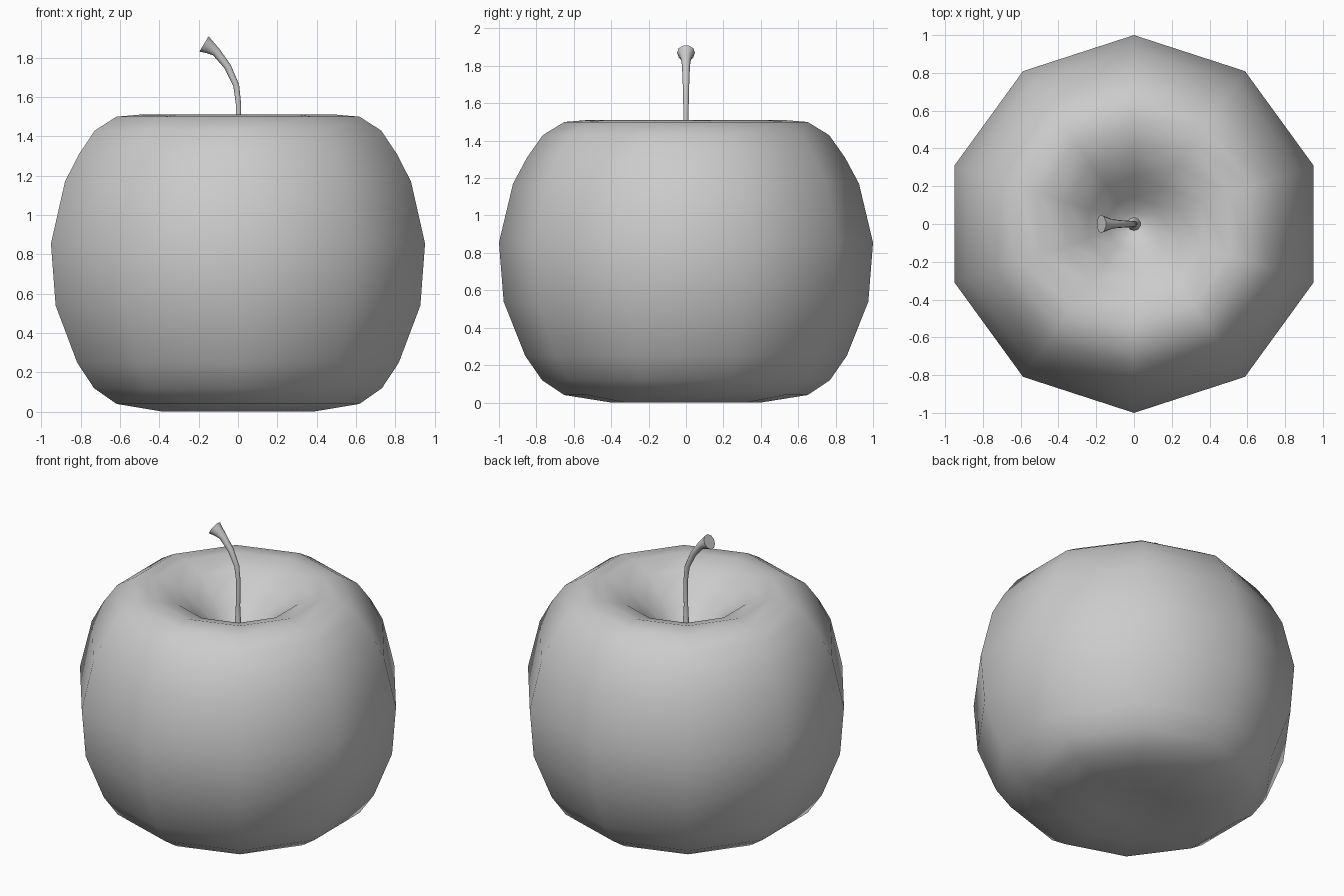
import bpy, bmesh, math
from mathutils import Vector

if "Cube" in bpy.data.objects:
    bpy.data.objects.remove(bpy.data.objects["Cube"])

SIDES = 10


def skin(name, rings):
    """Bridge rings of points into a smooth mesh; one-point rings close the ends."""
    bm = bmesh.new()
    rows = [[bm.verts.new(p) for p in ring] for ring in rings]
    for a, b in zip(rows, rows[1:]):
        for i in range(SIDES):
            j = (i + 1) % SIDES
            quad = [a[i % len(a)], a[j % len(a)], b[j % len(b)], b[i % len(b)]]
            bm.faces.new(list(dict.fromkeys(quad)))
    bmesh.ops.recalc_face_normals(bm, faces=bm.faces)
    mesh = bpy.data.meshes.new(name)
    bm.to_mesh(mesh)
    bm.free()
    obj = bpy.data.objects.new(name, mesh)
    bpy.context.collection.objects.link(obj)
    bpy.ops.object.select_all(action='DESELECT')
    obj.select_set(True)
    bpy.context.view_layer.objects.active = obj
    bpy.ops.object.shade_smooth_by_angle(angle=math.radians(60))
    return obj


def ring(centre, radius, u, v):
    if radius == 0:
        return [centre]
    return [centre + radius * (math.cos(a) * u + math.sin(a) * v)
            for a in (math.pi / 2 + 2 * math.pi * i / SIDES for i in range(SIDES))]


X, Y = Vector((1, 0, 0)), Vector((0, 1, 0))

# Apple body: lathe profile (radius, height) from base dimple to stem hollow
profile = [(0, 0.04), (0.2, 0.025), (0.4, 0.0), (0.65, 0.04), (0.77, 0.12),
           (0.86, 0.25), (0.975, 0.54), (1.0, 0.855), (0.925, 1.17),
           (0.85, 1.31), (0.765, 1.43), (0.65, 1.5), (0.53, 1.51),
           (0.38, 1.46), (0.25, 1.36), (0.14, 1.25), (0.06, 1.19), (0, 1.175)]
skin("apple_body", [ring(Vector((0, 0, z)), r, X, Y) for r, z in profile])

# Stem: bent path (x, z, radius) with a flared tip
path = [(0, 1.17, 0.04), (0, 1.22, 0.022), (0, 1.4, 0.014), (0.003, 1.56, 0.014),
        (-0.009, 1.66, 0.016), (-0.053, 1.755, 0.019), (-0.11, 1.828, 0.024),
        (-0.14, 1.85, 0.034), (-0.173, 1.87, 0.048)]
points = [Vector((x, 0, z)) for x, z, r in path]
rings = []
for i, p in enumerate(points):
    tangent = (points[min(i + 1, len(points) - 1)] - points[max(i - 1, 0)]).normalized()
    rings.append(ring(p, path[i][2], Y.cross(tangent), Y))
rings = [[points[0]]] + rings + [[points[-1]]]
skin("stem", rings)
